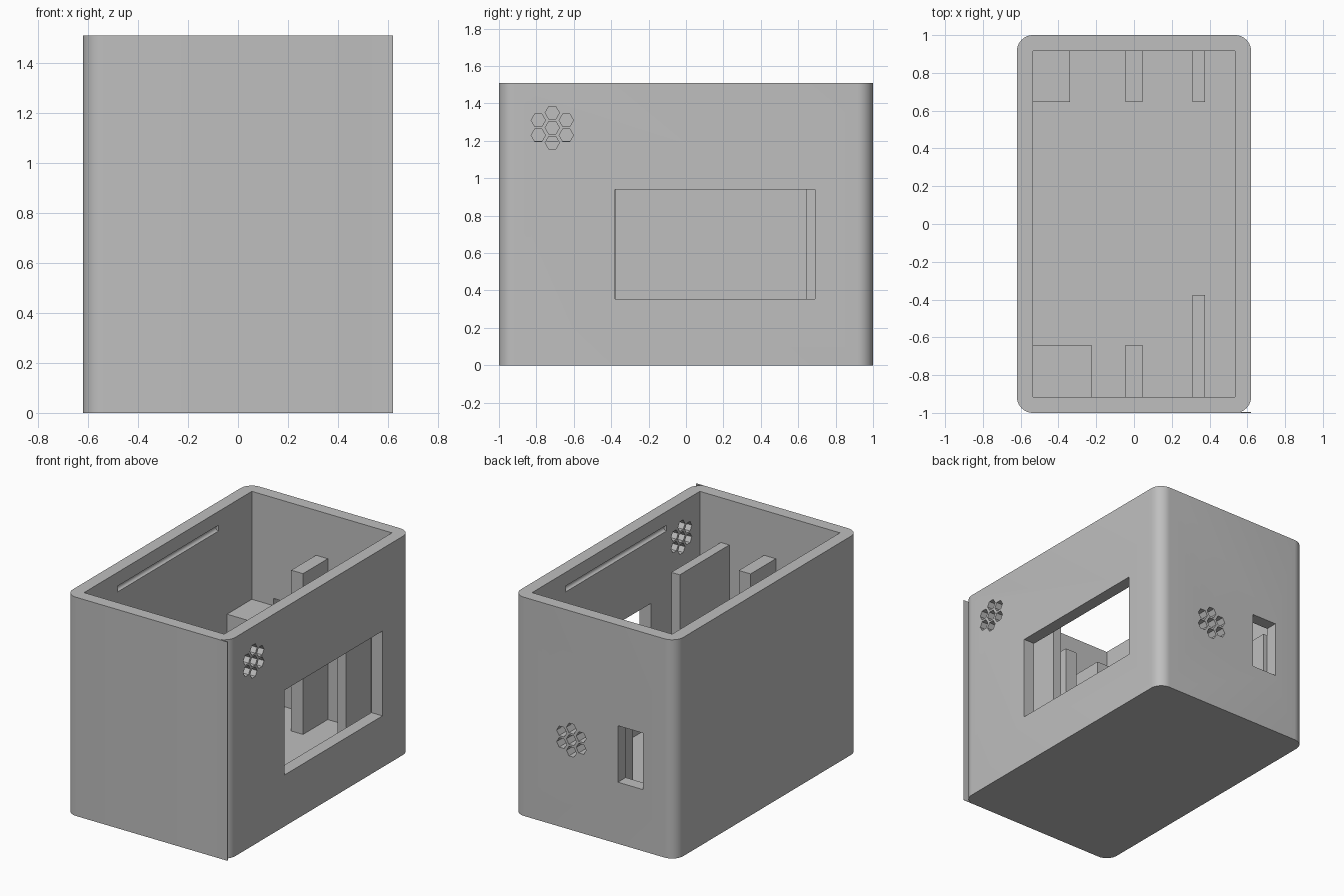
import bpy, bmesh, math
from mathutils import Matrix, Vector

cube = bpy.data.objects.get("Cube")
if cube:
    bpy.data.objects.remove(cube, do_unlink=True)

HX, HY, HEIGHT = 0.62, 1.0, 1.51
WALL, FLOOR = 0.085, 0.09
IX, IY = HX - WALL, HY - WALL

grey = bpy.data.materials.new("light grey")
grey.use_nodes = True
COLOUR = (0.52, 0.52, 0.52, 1)
grey.diffuse_color = COLOUR
grey.node_tree.nodes["Principled BSDF"].inputs["Base Color"].default_value = COLOUR


def add_box(bm, low, high):
    low, high = Vector(low), Vector(high)
    size = high - low
    matrix = Matrix.Translation((low + high) / 2) @ Matrix.Diagonal((*size, 1))
    return bmesh.ops.create_cube(bm, size=1, matrix=matrix)["verts"]


def add_prism(bm, centre, axis, sides, radius, length):
    """Prism whose length lies along the x or y axis, with a vertex on the level."""
    turn = Matrix.Rotation(math.pi / 2, 4, "Y" if axis == "x" else "X")
    if axis == "x":
        turn = turn @ Matrix.Rotation(math.pi / 2, 4, "Z")
    bmesh.ops.create_cone(bm, cap_ends=True, segments=sides, radius1=radius,
                          radius2=radius, depth=length,
                          matrix=Matrix.Translation(centre) @ turn
                          @ Matrix.Rotation(math.pi / 2, 4, "Z"))


def make_object(name, bm):
    mesh = bpy.data.meshes.new(name)
    bmesh.ops.recalc_face_normals(bm, faces=bm.faces)
    bm.to_mesh(mesh)
    bm.free()
    mesh.materials.append(grey)
    obj = bpy.data.objects.new(name, mesh)
    bpy.context.collection.objects.link(obj)
    return obj


def make_box(name, low, high):
    bm = bmesh.new()
    add_box(bm, low, high)
    return make_object(name, bm)


# Case: block with rounded upright edges
bm = bmesh.new()
add_box(bm, (-HX, -HY, 0), (HX, HY, HEIGHT))
upright = [e for e in bm.edges if abs(e.verts[0].co.z - e.verts[1].co.z) > 1]
bmesh.ops.bevel(bm, geom=upright, offset=WALL, segments=10, profile=0.5, affect="EDGES")
case = make_object("case", bm)

# Cavity, open at the top
cavity = make_box("cavity_cutter", (-IX, -IY, FLOOR), (IX, IY, HEIGHT + 0.2))

# Openings: side window, back slot, two vents and the lid grooves
bm = bmesh.new()
add_box(bm, (IX - 0.04, -0.38, 0.355), (HX + 0.1, 0.69, 0.94))
add_box(bm, (-0.37, IY - 0.04, 0.425), (-0.18, HY + 0.1, 0.815))
PITCH = 0.08
hexes = [(0, 0)] + [(PITCH * math.sin(k * math.pi / 3), PITCH * math.cos(k * math.pi / 3))
                    for k in range(6)]
for across, up in hexes:
    add_prism(bm, (HX - WALL / 2, -0.715 + across * 1.08, 1.27 + up), "x", 6, 0.038, 0.2)
    add_prism(bm, (0.175 + across * 1.08, HY - WALL / 2, 0.62 + up), "y", 6, 0.038, 0.2)
for side in (-1, 1):
    add_prism(bm, (side * IX, 0, 1.395), "y", 16, 0.02, 1.1)
openings = make_object("openings_cutter", bm)

for cutter in (cavity, openings):
    cutter.hide_render = True
    mod = case.modifiers.new("cut", "BOOLEAN")
    mod.operation, mod.solver, mod.object = "DIFFERENCE", "EXACT", cutter
    bpy.context.view_layer.objects.active = case
    bpy.ops.object.modifier_apply(modifier=mod.name)
    bpy.data.objects.remove(cutter, do_unlink=True)

bpy.ops.object.select_all(action="DESELECT")
case.select_set(True)
bpy.context.view_layer.objects.active = case
bpy.ops.object.shade_smooth_by_angle(angle=math.radians(30))

# Thin lip that carries the front face past one rounded corner
make_box("front_lip", (IX, -HY, 0), (HX, -HY + 0.004, HEIGHT))

# Inner supports: x range, y range, top
TALL = 1.2
supports = {
    "back_corner_block": (-IX, -0.34, 0.645, IY, 0.765),
    "back_middle_rib": (-0.045, 0.045, 0.645, IY, TALL),
    "back_side_rib": (0.31, 0.375, 0.645, IY, TALL),
    "front_corner_block": (-IX, -0.225, -IY, -0.64, TALL),
    "front_middle_rib": (-0.045, 0.045, -IY, -0.64, TALL),
    "front_side_panel": (0.31, 0.375, -IY, -0.375, TALL),
}
for name, (x0, x1, y0, y1, top) in supports.items():
    make_box(name, (x0, y0, FLOOR), (x1, y1, top))
